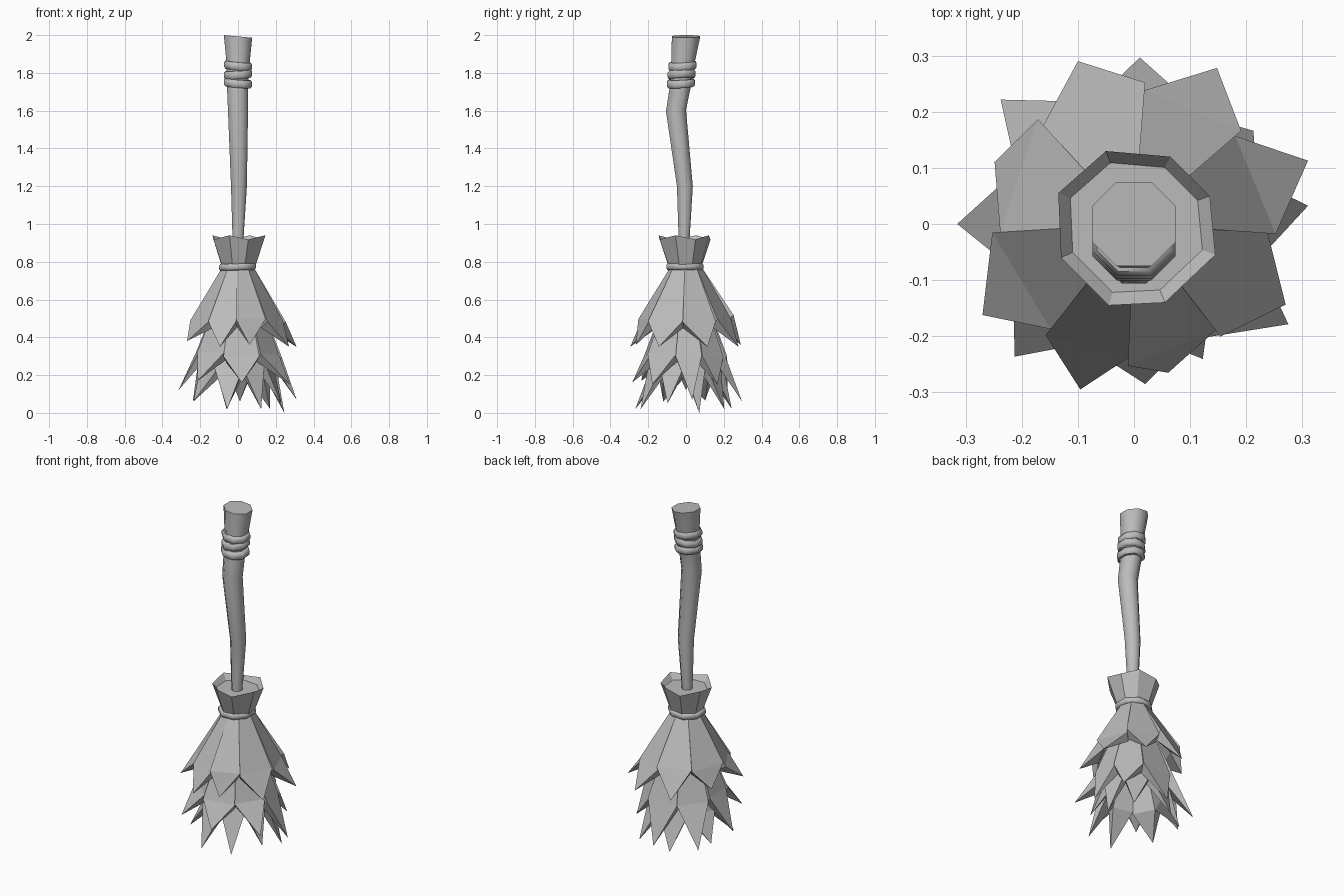
import bpy, math, random
from math import cos, sin, radians, pi
from mathutils import Vector

random.seed(4)
old = bpy.data.objects.get("Cube")
if old:
    bpy.data.objects.remove(old, do_unlink=True)

grey = bpy.data.materials.new("plain_grey")
grey.use_nodes = True
grey.diffuse_color = (0.5, 0.5, 0.5, 1)
grey.node_tree.nodes["Principled BSDF"].inputs["Base Color"].default_value = (0.5, 0.5, 0.5, 1)


def make(name, verts, faces, smooth=None):
    mesh = bpy.data.meshes.new(name)
    mesh.from_pydata(verts, [], faces)
    mesh.materials.append(grey)
    ob = bpy.data.objects.new(name, mesh)
    bpy.context.collection.objects.link(ob)
    if smooth:
        bpy.ops.object.select_all(action='DESELECT')
        ob.select_set(True)
        bpy.context.view_layer.objects.active = ob
        bpy.ops.object.shade_smooth_by_angle(angle=radians(smooth))
    return ob


def loft(name, rings, closed=False, smooth=None, sides=8):
    """Octagonal sweep; each ring is (x, y, z, half width, slope x, slope y)."""
    verts, faces = [], []
    for x, y, z, w, sx, sy in rings:
        r = w / cos(pi / sides)
        for i in range(sides):
            a = 2 * pi * (i + 0.5) / sides
            dx, dy = r * cos(a), r * sin(a)
            verts.append((x + dx, y + dy, z + sx * dx + sy * dy))
    n = len(rings)
    for k in range(n if closed else n - 1):
        for i in range(sides):
            j, m = (i + 1) % sides, (k + 1) % n
            faces.append((k * sides + i, k * sides + j, m * sides + j, m * sides + i))
    if not closed:
        faces.append(tuple(reversed(range(sides))))
        faces.append(tuple(range((n - 1) * sides, n * sides)))
    return make(name, verts, faces, smooth)


def binding(name, x, y, z, inner, outer, height, sx=0, sy=0):
    """Closed band with chamfered rims."""
    h, mid = height / 2, outer - 0.008
    profile = [(inner, -h), (mid, -h), (outer, -h * 0.5), (outer, h * 0.5), (mid, h), (inner, h)]
    return loft(name, [(x, y, z + dz, w, sx, sy) for w, dz in profile], closed=True, smooth=50)


def polar(angle, r, z):
    return Vector((r * cos(radians(angle)), r * sin(radians(angle)), z))


def leaves(name, tips, root, corner, depth):
    """Ring of wedge leaves, thick at the corners and sharp at the tips."""
    verts, faces = [], []
    n = len(tips)
    inset = Vector((depth, depth * 0.8))
    for i, (a, r, z) in enumerate(tips):
        before = a - (a - tips[i - 1][0]) % 360 / 2
        after = a + (tips[(i + 1) % n][0] - a) % 360 / 2
        lift = random.uniform(-0.02, 0.02)
        cr, cz = corner[0], corner[1] + lift
        b = len(verts)
        verts += [polar(before, *root), polar(after, *root),
                  polar(after, cr - 0.006, cz), polar(a, r, z), polar(before, cr + 0.008, cz),
                  polar(before, cr - inset.x, cz - inset.y),
                  polar(after, cr - inset.x, cz - inset.y),
                  polar(before, root[0] - 0.03, root[1]), polar(after, root[0] - 0.03, root[1])]
        shape = [(1, 0, 4, 2), (2, 4, 3), (3, 4, 5), (2, 3, 6), (3, 5, 6),
                 (0, 7, 5, 4), (1, 2, 6, 8), (7, 8, 6, 5), (0, 1, 8, 7)]
        faces += [tuple(b + k for k in f) for f in shape]
    return make(name, verts, faces)


# Bent handle with a flared end
loft("handle", [(0, -0.01, 0.72, 0.028, 0, 0),
                (0, -0.01, 0.92, 0.029, 0, 0),
                (0.005, -0.006, 1.2, 0.042, 0, 0),
                (0, -0.053, 1.6, 0.053, 0, 0.08),
                (-0.003, -0.028, 1.74, 0.056, -0.05, 0),
                (0, -0.015, 1.86, 0.062, -0.08, 0),
                (0, 0, 1.993, 0.075, -0.09, 0)], smooth=50)

# Three wraps below the handle end
for i, (z, tilt) in enumerate([(1.745, -0.08), (1.792, 0.06), (1.838, -0.09)]):
    binding("handle_wrap_%d" % (i + 1), 0, -0.027 + 0.004 * i, z, 0.05, 0.074, 0.042, tilt, 0.05)

# Band tying the bristles
binding("bristle_band", -0.003, -0.005, 0.773, 0.06, 0.098, 0.036, 0.03, 0)

# Flared collar above the band, with an uneven rim around a shallow floor
rim = [(0.135, 0.05), (0.065, 0.12), (-0.05, 0.13), (-0.135, 0.055),
       (-0.13, -0.06), (-0.045, -0.145), (0.055, -0.14), (0.145, -0.055)]
verts, faces = [], []
for i, (x, y) in enumerate(rim):
    top = 0.94 if i % 2 else 0.918
    verts += [(x * 0.6, y * 0.6, 0.76), (x, y, top), (x * 0.84, y * 0.84, 0.9)]
    p, q = 3 * i, 3 * ((i + 1) % len(rim))
    faces += [(p, q, q + 1, p + 1), (p + 1, q + 1, q + 2, p + 2)]
faces.append(tuple(range(2, len(verts), 3)))
make("bristle_collar", verts, faces)

# Three overlapping tiers of bristle leaves: (angle, radius, height) of each tip
upper = [(-149, 0.315, 0.38), (-108, 0.31, 0.35), (-77, 0.272, 0.36), (-28, 0.306, 0.35),
         (20, 0.33, 0.35), (62, 0.315, 0.35), (109, 0.307, 0.36), (156, 0.272, 0.4)]
middle = [(-132, 0.318, 0.17), (-86, 0.286, 0.16), (-33, 0.328, 0.15), (6, 0.312, 0.07),
          (38, 0.27, 0.15), (88, 0.297, 0.06), (137, 0.325, 0.07), (180, 0.315, 0.12)]
lower = [(16, 0.255, 0.0), (50, 0.265, 0.02), (104, 0.25, 0.02), (157, 0.26, 0.065),
         (207, 0.265, 0.06), (258, 0.275, 0.02), (297, 0.27, 0.02), (337, 0.25, 0.05)]
leaves("upper_bristles", upper, (0.085, 0.768), (0.245, 0.5), 0.045)
leaves("middle_bristles", middle, (0.075, 0.70), (0.228, 0.31), 0.045)
leaves("lower_bristles", lower, (0.06, 0.66), (0.195, 0.23), 0.04)
